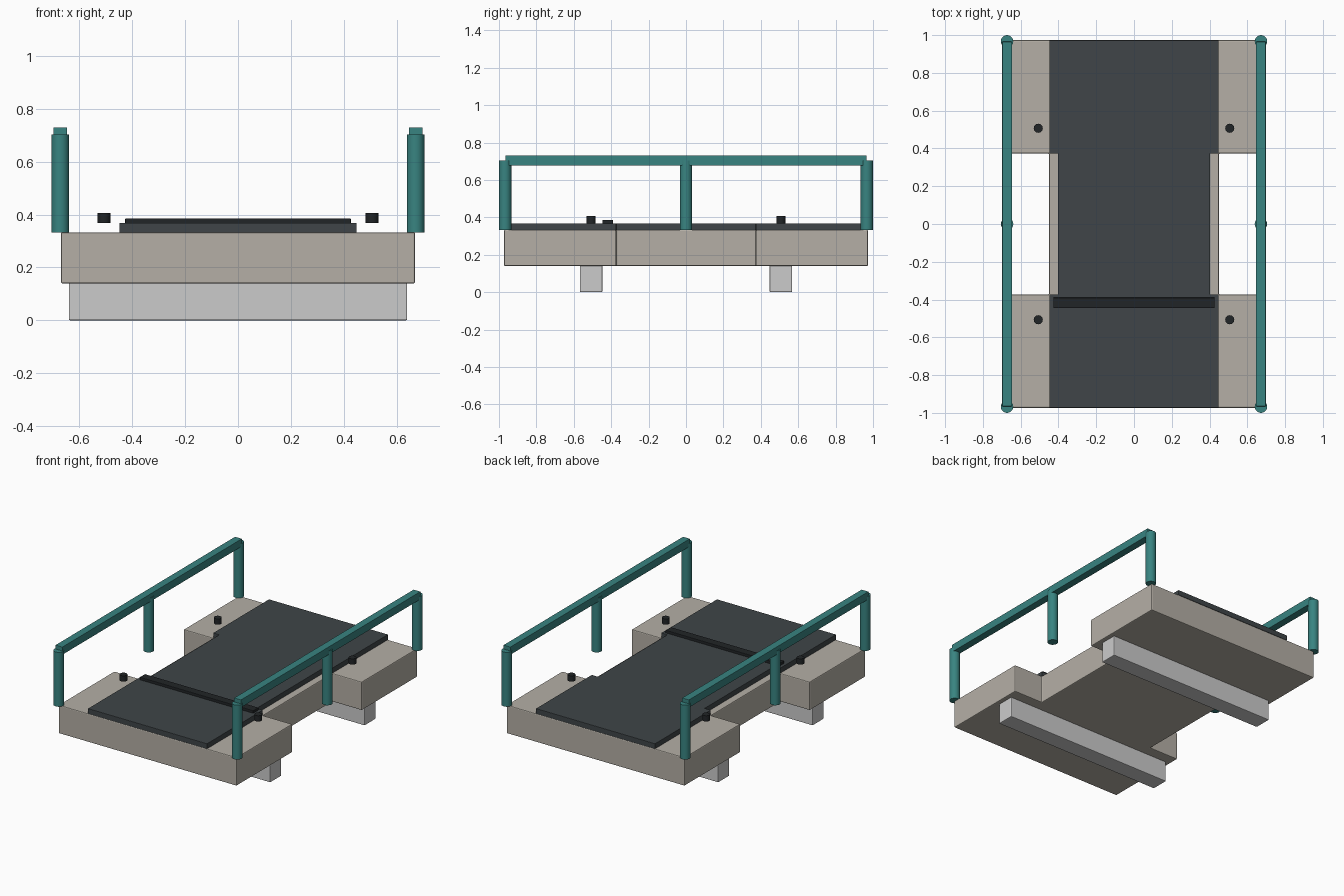
import bpy, bmesh, math

if "Cube" in bpy.data.objects:
    bpy.data.objects.remove(bpy.data.objects["Cube"])


def material(name, rgb):
    m = bpy.data.materials.new(name)
    m.diffuse_color = (*rgb, 1)
    m.use_nodes = True
    m.node_tree.nodes["Principled BSDF"].inputs["Base Color"].default_value = m.diffuse_color
    return m


STONE = material("warm_grey", (0.46, 0.43, 0.38))
DARK = material("charcoal", (0.05, 0.06, 0.065))
BLACK = material("black", (0.015, 0.018, 0.02))
TEAL = material("teal", (0.04, 0.23, 0.22))


def finish(name, bm, mat=None, bevel=0.0):
    bmesh.ops.recalc_face_normals(bm, faces=bm.faces)
    me = bpy.data.meshes.new(name)
    bm.to_mesh(me)
    bm.free()
    ob = bpy.data.objects.new(name, me)
    bpy.context.collection.objects.link(ob)
    if mat:
        me.materials.append(mat)
    if bevel:
        mod = ob.modifiers.new("bevel", 'BEVEL')
        mod.width = bevel
        mod.segments = 2
    return ob


def box(name, x, y, z, mat=None, bevel=0.0):
    bm = bmesh.new()
    bmesh.ops.create_cube(bm, size=1)
    for v in bm.verts:
        v.co = [lo + (c + 0.5) * (hi - lo) for c, (lo, hi) in zip(v.co, (x, y, z))]
    return finish(name, bm, mat, bevel)


def cylinder(name, x, y, z0, z1, r, mat, sides=24):
    bm = bmesh.new()
    bmesh.ops.create_cone(bm, cap_ends=True, segments=sides, radius1=r, radius2=r, depth=z1 - z0)
    bmesh.ops.translate(bm, verts=bm.verts, vec=(x, y, (z0 + z1) / 2))
    ob = finish(name, bm, mat)
    bpy.context.view_layer.objects.active = ob
    ob.select_set(True)
    bpy.ops.object.shade_smooth_by_angle(angle=math.radians(35))
    ob.select_set(False)


def waisted_slab(name, wide, narrow, length, notch, z0, z1, mat, bevel):
    # I-shaped outline, mirrored from one quarter, then extruded upward
    q = [(narrow, notch), (wide, notch), (wide, length)]
    right = [(x, -y) for x, y in reversed(q)] + q
    outline = right + [(-x, y) for x, y in reversed(right)]
    bm = bmesh.new()
    face = bm.faces.new([bm.verts.new((x, y, z0)) for x, y in outline])
    ext = bmesh.ops.extrude_face_region(bm, geom=[face])
    top = [g for g in ext["geom"] if isinstance(g, bmesh.types.BMVert)]
    bmesh.ops.translate(bm, verts=top, vec=(0, 0, z1 - z0))
    return finish(name, bm, mat, bevel)


# Platform and its dark walking surface
waisted_slab("platform", 0.67, 0.45, 0.973, 0.373, 0.14, 0.333, STONE, 0.006)
waisted_slab("deck_mat", 0.448, 0.402, 0.973, 0.373, 0.332, 0.368, DARK, 0.002)

# Raised cross strip
box("cross_strip", (-0.427, 0.427), (-0.446, -0.39), (0.36, 0.386), BLACK, 0.003)

# Support beams underneath
for side, y in (("front", -0.507), ("back", 0.507)):
    box(side + "_beam", (-0.64, 0.64), (y - 0.06, y + 0.06), (0, 0.145), None, 0.005)

# Handrails, posts and studs on both sides
for side, s in (("left", -1), ("right", 1)):
    rx = s * 0.672
    box(side + "_rail", (rx - 0.026, rx + 0.026), (-0.965, 0.965), (0.677, 0.73), TEAL, 0.002)
    for place, y in (("front", -0.967), ("middle", 0), ("back", 0.967)):
        cylinder(f"{side}_{place}_post", rx, y, 0.333, 0.703, 0.033, TEAL)
    for place, y in (("front", -0.507), ("back", 0.507)):
        cylinder(f"{side}_{place}_stud", s * 0.507, y, 0.368, 0.407, 0.024, BLACK)
